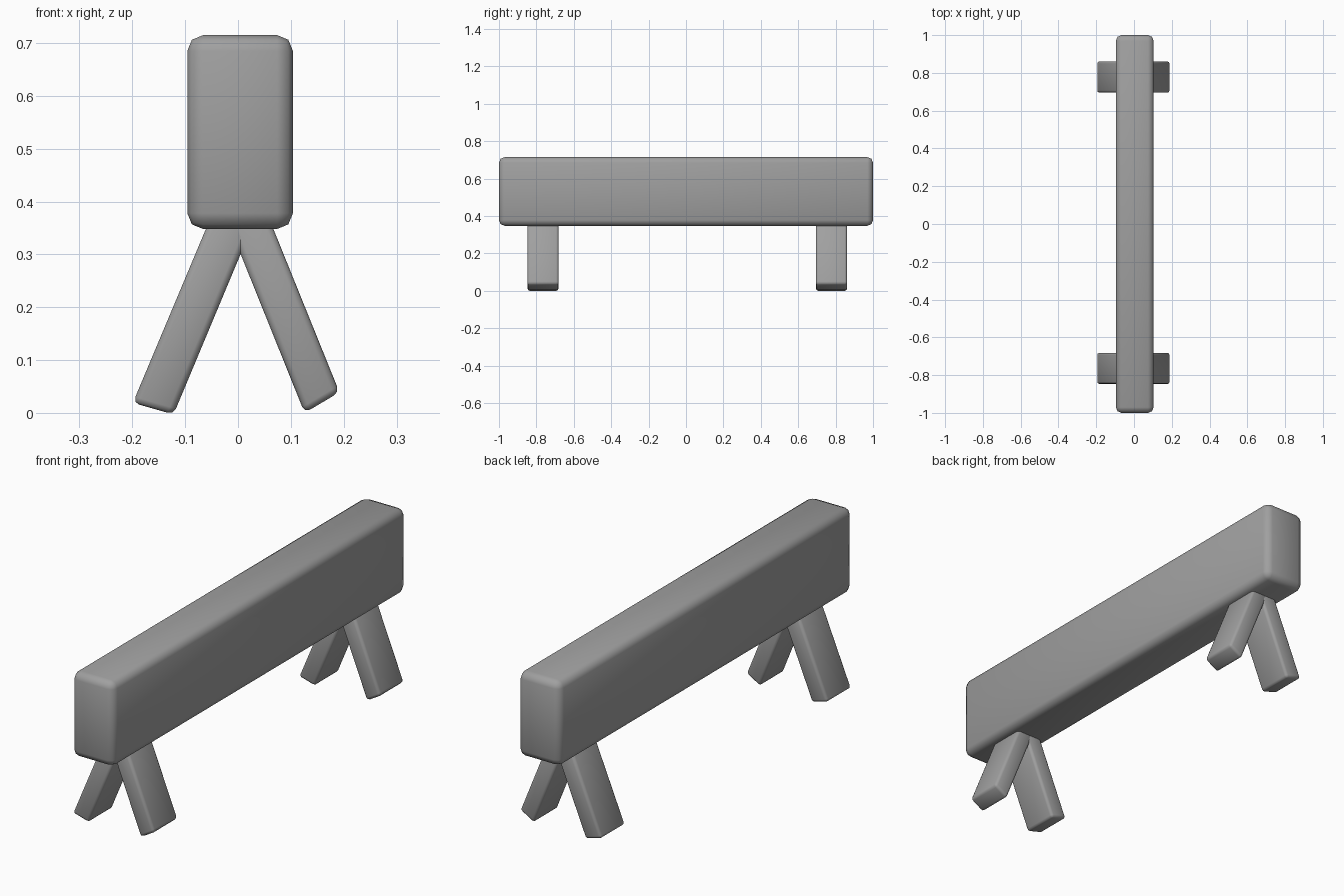
import bpy
import bmesh

cube = bpy.data.objects.get("Cube")
if cube:
    bpy.data.objects.remove(cube, do_unlink=True)

grey = bpy.data.materials.new("plain grey")
grey.use_nodes = True
colour = (0.35, 0.35, 0.35, 1)
grey.diffuse_color = colour
grey.node_tree.nodes["Principled BSDF"].inputs["Base Color"].default_value = colour


def prism(name, profile, y0, y1, bevel):
    """Extrude an XZ profile along y and round its edges."""
    bm = bmesh.new()
    face = bm.faces.new([bm.verts.new((x, y0, z)) for x, z in profile])
    ext = bmesh.ops.extrude_face_region(bm, geom=[face])["geom"]
    moved = [v for v in ext if isinstance(v, bmesh.types.BMVert)]
    bmesh.ops.translate(bm, verts=moved, vec=(0, y1 - y0, 0))
    bmesh.ops.recalc_face_normals(bm, faces=bm.faces)
    mesh = bpy.data.meshes.new(name)
    bm.to_mesh(mesh)
    bm.free()
    mesh.materials.append(grey)
    obj = bpy.data.objects.new(name, mesh)
    bpy.context.collection.objects.link(obj)
    mod = obj.modifiers.new("rounded edges", "BEVEL")
    mod.width = bevel
    mod.segments = 2
    mod.limit_method = "NONE"
    mesh.shade_smooth()
    return obj


# Long beam
prism("beam", [(-0.096, 0.348), (0.104, 0.348), (0.104, 0.715), (-0.096, 0.715)],
      -1, 1, 0.03)

# Splayed legs, one crossed pair near each end
left_leg = [(0.126, 0.0), (0.192, 0.039), (0.046, 0.4), (-0.023, 0.37)]
right_leg = [(-0.199, 0.019), (-0.122, -0.003), (0.034, 0.37), (-0.039, 0.4)]
for end, y0, y1 in (("front", -0.847, -0.682), ("back", 0.695, 0.861)):
    for side, profile in (("left", left_leg), ("right", right_leg)):
        prism(f"{end}_{side}_leg", profile, y0, y1, 0.012)
